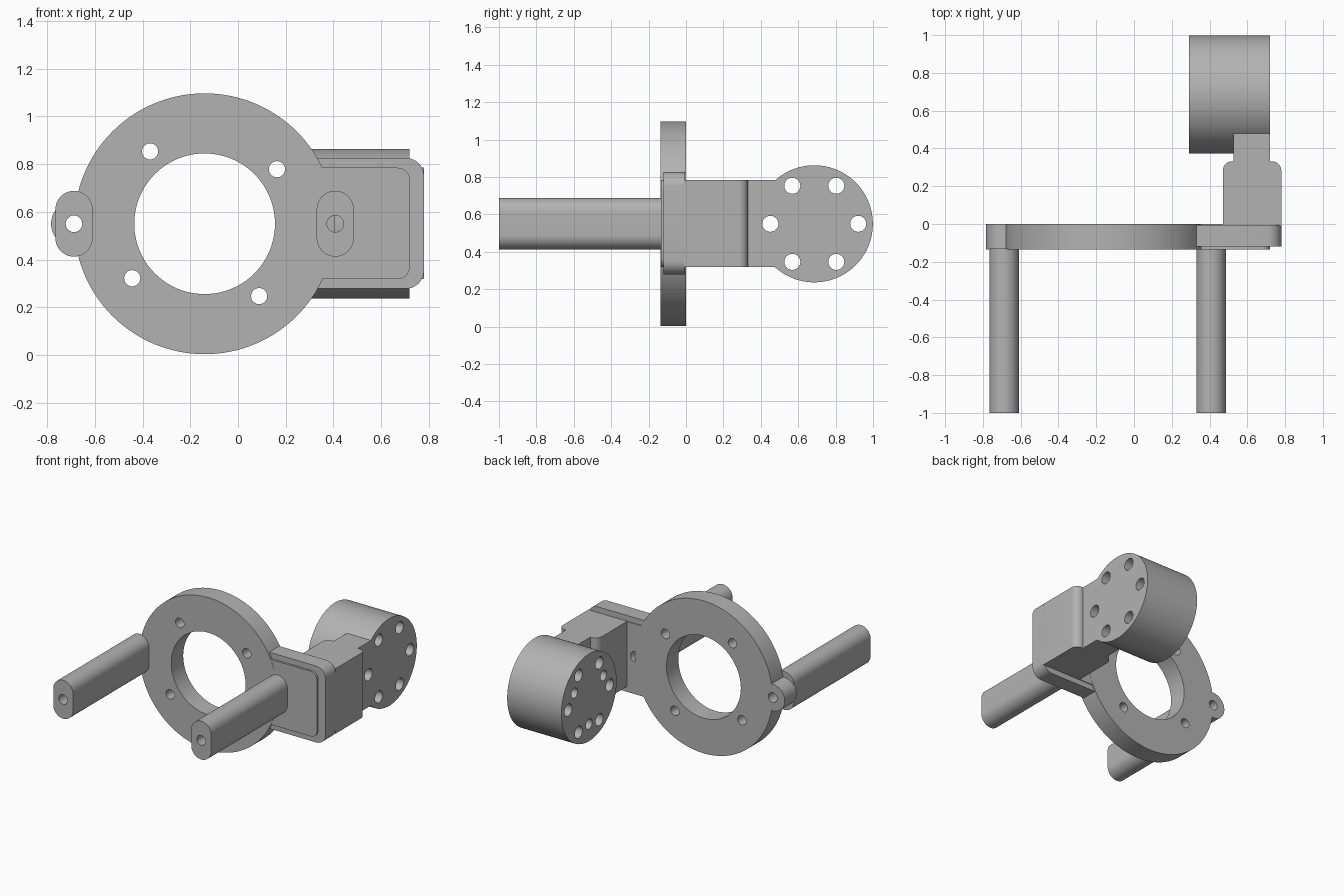
import bpy, bmesh
from math import sin, cos, pi, radians

cube = bpy.data.objects.get("Cube")
if cube:
    bpy.data.objects.remove(cube, do_unlink=True)

grey = bpy.data.materials.new("plain grey")
grey.use_nodes = True
grey.diffuse_color = (0.45, 0.45, 0.45, 1)
grey.node_tree.nodes["Principled BSDF"].inputs["Base Color"].default_value = (0.45, 0.45, 0.45, 1)

ZC = 0.55                      # height of the shared centre line
RING_X = -0.14
DRUM_Y = 0.686
PILLARS = (-0.688, 0.408)

# Maps a flat outline (u, v) and a depth d onto the extrusion axis
PLACE = {
    "x": lambda u, v, d: (d, u, v),
    "y": lambda u, v, d: (u, d, v),
    "z": lambda u, v, d: (u, v, d),
}


def arc(u, v, r, start, end, n):
    return [(u + r * cos(radians(start + (end - start) * i / n)),
             v + r * sin(radians(start + (end - start) * i / n))) for i in range(n + 1)]


def circle(u, v, r, n=48):
    return arc(u, v, r, 0, 360, n)[:-1]


def rect(u0, u1, v0, v1, r=0):
    """Rectangle whose +u corners are rounded by r."""
    if not r:
        return [(u0, v0), (u1, v0), (u1, v1), (u0, v1)]
    return ([(u0, v0)] + arc(u1 - r, v0 + r, r, -90, 0, 8)
            + arc(u1 - r, v1 - r, r, 0, 90, 8) + [(u0, v1)])


def prism(name, outlines, axis, d0, d1, round_rim=0):
    """Extrude one or more outlines from d0 to d1."""
    bm = bmesh.new()
    for pts in outlines:
        ends = [[bm.verts.new(PLACE[axis](u, v, d)) for u, v in pts] for d in (d0, d1)]
        n = len(pts)
        caps = [bm.faces.new(ends[0][::-1]), bm.faces.new(ends[1])]
        for i in range(n):
            j = (i + 1) % n
            bm.faces.new((ends[0][i], ends[0][j], ends[1][j], ends[1][i]))
        if round_rim:
            rim = [e for f in caps for e in f.edges]
            bmesh.ops.bevel(bm, geom=rim, offset=round_rim, segments=6,
                            profile=0.5, affect="EDGES")
    bmesh.ops.recalc_face_normals(bm, faces=bm.faces)
    mesh = bpy.data.meshes.new(name)
    bm.to_mesh(mesh)
    bm.free()
    mesh.materials.append(grey)
    ob = bpy.data.objects.new(name, mesh)
    bpy.context.collection.objects.link(ob)
    return ob


def activate(ob):
    bpy.ops.object.select_all(action="DESELECT")
    ob.select_set(True)
    bpy.context.view_layer.objects.active = ob


def cut(ob, outlines, axis, d0, d1):
    """Drill the outlines out of a part."""
    cutter = prism("cutter", outlines, axis, d0, d1)
    cutter.hide_render = True
    mod = ob.modifiers.new("holes", "BOOLEAN")
    mod.operation, mod.solver, mod.object = "DIFFERENCE", "EXACT", cutter
    activate(ob)
    bpy.ops.object.modifier_apply(modifier=mod.name)
    bpy.data.objects.remove(cutter, do_unlink=True)


parts = []
pillar_holes = [circle(x, ZC, 0.035, 24) for x in PILLARS]

# Ring with rounded rim, centre opening and four screw holes
ring = prism("ring", [circle(RING_X, ZC, 0.547, 128)], "y", -0.135, 0, 0.04)
screws = [circle(RING_X + 0.38 * cos(a), ZC + 0.38 * sin(a), 0.034, 24)
          for a in (radians(37) + k * pi / 2 for k in range(4))]
cut(ring, [circle(RING_X, ZC, 0.295, 96)] + screws + pillar_holes[:1], "y", -0.3, 0.2)
parts.append(ring)

# Boss on the side of the ring
boss = prism("side_boss", [circle(PILLARS[0], ZC, 0.096)], "y", -0.135, 0)
cut(boss, pillar_holes[:1], "y", -0.3, 0.2)
parts.append(boss)

# Mounting plate and its slightly raised panel
plate = prism("mount_plate", [rect(0.3, 0.78, 0.278, 0.826, 0.075)], "y", -0.12, -0.006)
panel = prism("raised_panel", [rect(0.22, 0.72, 0.318, 0.785, 0.05)], "y", -0.134, -0.001)
for part in (plate, panel):
    cut(part, pillar_holes[1:], "y", -0.3, 0.2)
    parts.append(part)

# Two long pillars with rounded ends, drilled lengthwise
for name, x, hole in zip(("right_pillar", "left_pillar"), PILLARS, pillar_holes):
    r = 0.078
    outline = arc(x, ZC + 0.06, r, 0, 180, 20) + arc(x, ZC - 0.06, r, 180, 360, 20)
    pillar = prism(name, [outline], "y", -1, -0.13)
    cut(pillar, [hole], "y", -1.2, 0.2)
    parts.append(pillar)

# Arm block with rounded shoulders and a narrower neck
shoulders = ([(0.47, -0.01), (0.78, -0.01)] + arc(0.73, 0.282, 0.05, 0, 90, 8)
             + [(0.72, 0.332), (0.72, DRUM_Y), (0.527, DRUM_Y), (0.527, 0.332)]
             + arc(0.52, 0.282, 0.05, 90, 180, 8))
arm = prism("arm", [shoulders], "z", 0.318, 0.785)
parts.append(arm)

# Drum at the end of the arm
drum = prism("drum", [circle(DRUM_Y, ZC, 0.313, 96)], "x", 0.29, 0.72)
parts.append(drum)

# Six through holes in drum and neck, three blind holes on the inner face
bolts = [circle(DRUM_Y + 0.235 * cos(k * pi / 3), ZC + 0.235 * sin(k * pi / 3), 0.043, 24)
         for k in range(6)]
for part in (arm, drum):
    cut(part, bolts, "x", 0.1, 0.9)
blind = [circle(DRUM_Y + 0.19 * cos(a), ZC + 0.19 * sin(a), 0.036, 24)
         for a in (radians(30 + 120 * k) for k in range(3))]
cut(drum, blind, "x", 0.1, 0.42)

for part in parts:
    activate(part)
    bpy.ops.object.shade_smooth_by_angle(angle=radians(30))
